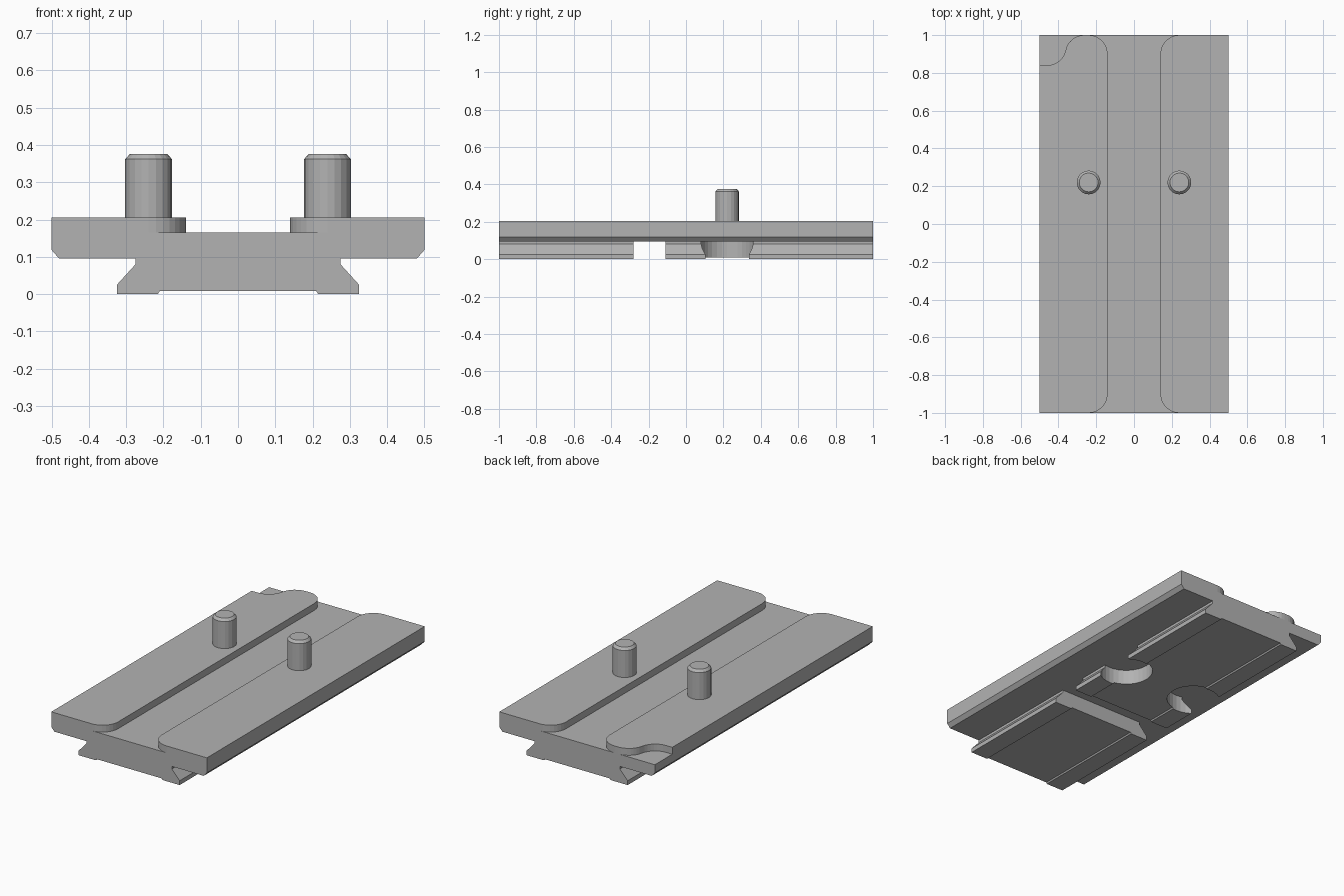
import bpy, bmesh
from math import cos, sin, radians, pi
from mathutils import Vector

old = bpy.data.objects.get("Cube")
if old:
    bpy.data.objects.remove(old, do_unlink=True)

grey = bpy.data.materials.new("plain grey")
grey.use_nodes = True
grey.diffuse_color = (0.45, 0.45, 0.45, 1)
grey.node_tree.nodes["Principled BSDF"].inputs["Base Color"].default_value = (0.45, 0.45, 0.45, 1)

TOP, FLOOR, UNDER = 0.205, 0.165, 0.095
PEG_X, PEG_Y = 0.24, 0.22


def prism(name, outline, offset):
    """Extrude a closed 3D outline by an offset vector."""
    bm = bmesh.new()
    face = bm.faces.new([bm.verts.new(p) for p in outline])
    ext = bmesh.ops.extrude_face_region(bm, geom=[face])
    moved = [g for g in ext["geom"] if isinstance(g, bmesh.types.BMVert)]
    bmesh.ops.translate(bm, verts=moved, vec=Vector(offset))
    bmesh.ops.recalc_face_normals(bm, faces=bm.faces)
    return finish(name, bm)


def finish(name, bm):
    mesh = bpy.data.meshes.new(name)
    bm.to_mesh(mesh)
    bm.free()
    mesh.materials.append(grey)
    obj = bpy.data.objects.new(name, mesh)
    bpy.context.collection.objects.link(obj)
    return obj


def arc(cx, cy, r, start, end, steps=8):
    angles = [radians(start + (end - start) * i / steps) for i in range(steps + 1)]
    return [(cx + r * cos(a), cy + r * sin(a)) for a in angles]


def flat(points, z):
    return [(x, y, z) for x, y in points]


def cut(target, cutter):
    cutter.hide_render = True
    mod = target.modifiers.new("cut", 'BOOLEAN')
    mod.operation = 'DIFFERENCE'
    mod.solver = 'EXACT'
    mod.object = cutter
    bpy.context.view_layer.objects.active = target
    bpy.ops.object.modifier_apply(modifier=mod.name)
    bpy.data.objects.remove(cutter, do_unlink=True)


# Plate and dovetail rail as one mirrored section
half = [(0.21, 0.008), (0.215, 0), (0.325, 0), (0.325, 0.025), (0.275, 0.08),
        (0.275, UNDER), (0.48, UNDER), (0.5, 0.118), (0.5, TOP)]
section = half + [(-x, z) for x, z in reversed(half)]
body = prism("mounting_plate", [(x, -1, z) for x, z in section], (0, 2, 0))

# Top channel with flared, rounded ends
corner = [(0.24, 1.1)] + arc(0.24, 0.9, 0.1, 90, 180)
right = corner + [(x, -y) for x, y in reversed(corner)]
channel = right + [(-x, y) for x, y in reversed(right)]
cut(body, prism("channel_cutter", flat(channel, FLOOR), (0, 0, 0.2)))

# S-shaped corner notch
notch = ([(-0.6, 0.84)] + arc(-0.46, 0.94, 0.1, -90, -11.5)
         + arc(-0.264, 0.9, 0.1, 168.5, 90)[1:] + [(-0.264, 1.1), (-0.6, 1.1)])
cut(body, prism("notch_cutter", flat(notch, FLOOR), (0, 0, 0.2)))

# Cross slot through the rail
slot = [(-0.45, -0.28), (0.45, -0.28), (0.45, -0.11), (-0.45, -0.11)]
cut(body, prism("slot_cutter", flat(slot, UNDER), (0, 0, -0.2)))

# Round pockets in the rail beneath the pegs, and the chamfered pegs
for side, label in ((1, "left"), (-1, "right")):
    ring = arc(side * PEG_X, PEG_Y, 0.144, 0, 360, 32)[:-1]
    cut(body, prism("pocket_cutter", flat(ring, UNDER), (0, 0, -0.2)))

    bm = bmesh.new()
    rings = []
    for r, z in ((0.063, TOP - 0.01), (0.063, 0.362), (0.05, 0.376)):
        pts = arc(side * PEG_X, PEG_Y, r, 0, 360, 20)[:-1]
        rings.append([bm.verts.new(p) for p in flat(pts, z)])
    for low, high in zip(rings, rings[1:]):
        for i in range(len(low)):
            j = (i + 1) % len(low)
            bm.faces.new((low[i], low[j], high[j], high[i]))
    bm.faces.new(rings[-1])
    bm.faces.new(list(reversed(rings[0])))
    finish(label + "_peg", bm)
